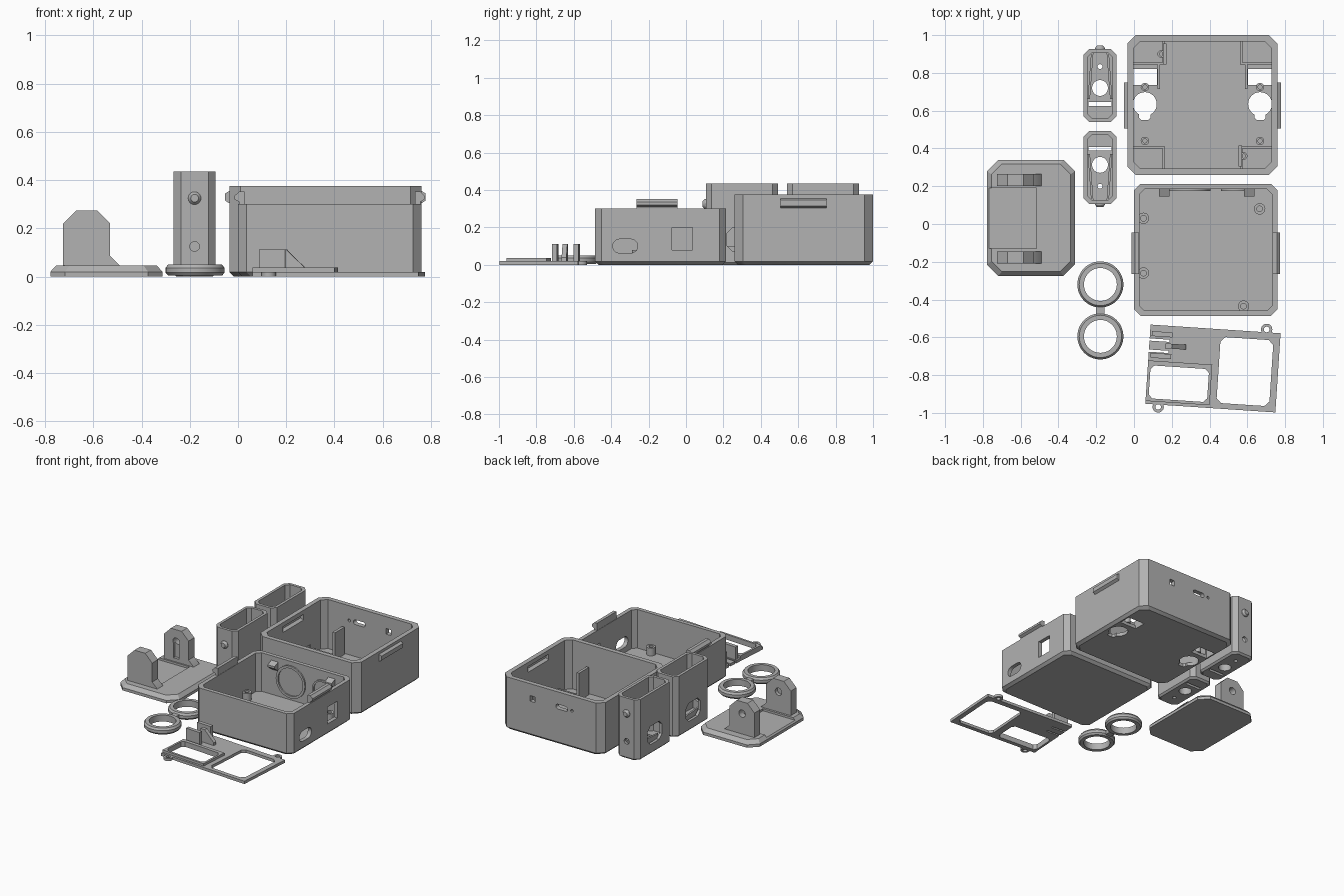
import bpy, bmesh
from math import sin, cos, pi, radians
from mathutils import Matrix

if "Cube" in bpy.data.objects:
    bpy.data.objects.remove(bpy.data.objects["Cube"], do_unlink=True)

grey = bpy.data.materials.new("plain_grey")
grey.use_nodes = True
GREY = (0.445, 0.445, 0.445, 1)
grey.diffuse_color = GREY
grey.node_tree.nodes["Principled BSDF"].inputs["Base Color"].default_value = GREY
parts = []


def rect(x0, x1, y0, y1, c=0):
    """Rectangle outline, with corners cut by c."""
    if not c:
        return [(x0, y0), (x1, y0), (x1, y1), (x0, y1)]
    return [(x0 + c, y0), (x1 - c, y0), (x1, y0 + c), (x1, y1 - c),
            (x1 - c, y1), (x0 + c, y1), (x0, y1 - c), (x0, y0 + c)]


def circle(x, y, r, n=32):
    return [(x + r * cos(2 * pi * i / n), y + r * sin(2 * pi * i / n)) for i in range(n)]


def capsule(x, y, half, r):
    """Rounded slot lying along the first axis."""
    arc = [pi * i / 10 - pi / 2 for i in range(11)]
    return ([(x + half + r * cos(a), y + r * sin(a)) for a in arc]
            + [(x - half - r * cos(a), y - r * sin(a)) for a in arc])


def loft(name, sections, axis="Z"):
    """Closed solid through (outline, position) sections along an axis."""
    place = {"X": lambda u, v, w: (w, u, v), "Y": lambda u, v, w: (u, w, v),
             "Z": lambda u, v, w: (u, v, w)}[axis]
    bm = bmesh.new()
    rings = [[bm.verts.new(place(u, v, w)) for u, v in pts] for pts, w in sections]
    n = len(rings[0])
    for a, b in zip(rings, rings[1:]):
        for i in range(n):
            bm.faces.new((a[i], a[(i + 1) % n], b[(i + 1) % n], b[i]))
    bm.faces.new(rings[0])
    bm.faces.new(rings[-1])
    bmesh.ops.recalc_face_normals(bm, faces=bm.faces)
    mesh = bpy.data.meshes.new(name)
    bm.to_mesh(mesh)
    bm.free()
    mesh.materials.append(grey)
    ob = bpy.data.objects.new(name, mesh)
    bpy.context.collection.objects.link(ob)
    parts.append(ob)
    return ob


def prism(name, pts, lo, hi, axis="Z"):
    return loft(name, [(pts, lo), (pts, hi)], axis)


def cut(ob, *cutters):
    """Subtract solids, given as (outline, low, high, axis), and bake the result."""
    tools = [prism("cutter", *c) for c in cutters]
    for tool in tools:
        tool.hide_render = True
        mod = ob.modifiers.new("cut", "BOOLEAN")
        mod.operation, mod.solver, mod.object = "DIFFERENCE", "EXACT", tool
    bpy.context.view_layer.update()
    baked = bpy.data.meshes.new_from_object(ob.evaluated_get(bpy.context.evaluated_depsgraph_get()))
    ob.modifiers.clear()
    ob.data = baked
    for tool in tools:
        parts.remove(tool)
        bpy.data.objects.remove(tool, do_unlink=True)
    return ob


def shell(name, x0, x1, y0, y1, h, c, t, floor, e=0.018):
    """Open tub with cut corners and a chamfered foot."""
    full = rect(x0, x1, y0, y1, c)
    ob = loft(name, [(rect(x0 + e, x1 - e, y0 + e, y1 - e, c), 0), (full, e), (full, h)])
    return cut(ob, (rect(x0 + t, x1 - t, y0 + t, y1 - t, c * 0.8), floor, h + 0.1, "Z"))


def post(name, x, y, r, lo, hi):
    return cut(prism(name, circle(x, y, r, 20), lo, hi), (circle(x, y, r * 0.5, 20), lo + 0.01, hi + 0.1, "Z"))


# Large housing with keyholes, floor windows and cable ports
X0, X1, MID = -0.035, 0.76, 0.3625
big = shell("large_housing", X0, X1, 0.26, 1.0, 0.375, 0.045, 0.033, 0.025)
holes = [(rect(0.49, 0.53, 0.25, 0.29), 0.9, 1.1, "Y"),
         (capsule(0.28, 0.27, 0.03, 0.017), 0.9, 1.1, "Y"),
         (circle(0.2, 0.27, 0.01, 12), 0.9, 1.1, "Y")]
for s in (-1, 1):
    kx, wx = MID + s * 0.305, MID + s * 0.305
    wall = MID + s * 0.3645
    lock = [(wall - s * 0.01, 0.3), (wall - s * 0.01, 0.35), (wall + s * 0.022, 0.335), (wall + s * 0.022, 0.315)]
    holes += [(rect(wx - 0.065, wx + 0.065, 0.735, 0.82), -0.1, 0.1, "Z"),
              (circle(kx, 0.635, 0.063), -0.1, 0.1, "Z"),
              (rect(kx - 0.03, kx + 0.03, 0.55, 0.62, 0.012), -0.1, 0.1, "Z"),
              (lock, 0.51, 0.74, "Y")]
cut(big, *holes)
for s in (-1, 1):
    w = MID + s * 0.3975
    prism("housing_side_ridge", [(w - s * 0.005, 0.3), (w + s * 0.018, 0.315), (w + s * 0.018, 0.345),
                                 (w - s * 0.005, 0.358)], 0.505, 0.75, "Y")
    for y in (0.44, 0.725):
        post("housing_screw_post", MID + s * 0.305, y, 0.022, 0.02, 0.06)
    # low ribs framing the floor corners
    for y0, y1, jog in ((0.845, 0.97, 0.85), (0.29, 0.41, 0.405)):
        x = MID + s * 0.205
        prism("floor_rib", rect(x - 0.006, x + 0.006, y0, y1), 0.02, 0.06)
        lo, hi = sorted((x, MID + s * 0.365))
        prism("floor_cross_rib", rect(lo, hi, jog - 0.006, jog + 0.006), 0.02, 0.06)
    x = MID + s * 0.232
    prism("window_rib", rect(x - 0.006, x + 0.006, 0.715, 0.845), 0.02, 0.06)
# Tall guides and corner posts, placed point-symmetrically
for s in (-1, 1):
    x, y = MID + s * 0.2, 0.63 + s * -0.27
    post("guide_screw_post", MID + s * 0.218, y, 0.02, 0.02, 0.09)
    prism("tall_guide", rect(x - 0.01, x + 0.01, y - 0.055, y + 0.055), 0.02, 0.22)

# Small housing with side ports and snap tabs
small = shell("small_housing", 0.0, 0.76, -0.487, 0.213, 0.3, 0.035, 0.028, 0.025)
cut(small, (capsule(-0.325, 0.1, 0.03, 0.037), 0.7, 0.8, "X"),
    (rect(-0.075, 0.035, 0.08, 0.2), 0.7, 0.8, "X"))
for s in (-1, 1):
    w = 0.38 + s * 0.38
    prism("snap_tab", [(w - s * 0.026, 0.24), (w - s * 0.004, 0.298), (w - s * 0.004, 0.31), (w + s * 0.014, 0.32),
                       (w + s * 0.014, 0.335), (w - s * 0.004, 0.352), (w - s * 0.026, 0.352)], -0.265, -0.045, "Y")
for x, y in ((0.05, 0.03), (0.05, -0.26), (0.665, 0.08), (0.58, -0.435)):
    post("small_housing_post", x, y, 0.03, 0.02, 0.08)
for x in (0.16, 0.61):
    prism("lid_catch", [(0.19, 0.2), (0.19, 0.27), (0.145, 0.25), (0.145, 0.235)], x - 0.027, x + 0.027, "X")
# Round frames on the inside of the rear wall
for x, r in ((0.29, 0.115), (0.54, 0.08)):
    cut(prism("round_wall_frame", circle(x, 0.155, r), 0.175, 0.19, "Y"),
        (circle(x, 0.155, r * 0.85), 0.1, 0.3, "Y"))

# Two facing bracket tubs; d points to the outer end
for y, d in ((0.733, 1), (0.3, -1)):
    out = y + d * 0.193
    tub = shell("bracket_tub", -0.267, -0.093, y - 0.193, y + 0.193, 0.435, 0.03, 0.02, 0.05, 0.012)
    lo, hi = sorted((out - d * 0.05, out + d * 0.05))
    cut(tub, (circle(-0.18, y - d * 0.013, 0.042), -0.1, 0.1, "Z"),
        (circle(-0.18, y + d * 0.1, 0.013, 16), -0.1, 0.1, "Z"),
        (rect(-0.24, -0.12, y - d * 0.098 - 0.01, y - d * 0.098 + 0.01), -0.1, 0.1, "Z"),
        (rect(y - 0.08, y + 0.08, 0.07, 0.2, 0.03), -0.3, 0.0, "X"),
        (circle(-0.18, 0.125, 0.02, 20), lo, hi, "Y"))
    loft("bracket_pin", [(circle(-0.18, 0.325, 0.028), out - d * 0.015),
                         (circle(-0.18, 0.325, 0.026), out + d * 0.006),
                         (circle(-0.18, 0.325, 0.016), out + d * 0.018)], "Y")
    # inner ribs narrowing to the small hole
    for s in (-1, 1):
        a = -0.18 + s * 0.035
        pts = [(a, y + d * 0.175), (a + s * 0.012, y + d * 0.175),
               (a + s * 0.03, y - d * 0.07), (a + s * 0.018, y - d * 0.07)]
        prism("bracket_rib", pts, 0.04, 0.1)

# Cradle base with two uprights
base = loft("cradle_base", [(rect(-0.778, -0.313, -0.275, 0.34, 0.06), 0),
                            (rect(-0.778, -0.313, -0.275, 0.34, 0.06), 0.02),
                            (rect(-0.755, -0.336, -0.252, 0.317, 0.055), 0.045)])
cut(base, (rect(-0.8, -0.515, -0.13, 0.19), 0.03, 0.1, "Z"))
upright = [(-0.725, 0.02), (-0.48, 0.02), (-0.49, 0.045), (-0.53, 0.085), (-0.53, 0.22), (-0.585, 0.275),
           (-0.67, 0.275), (-0.725, 0.22)]
rear = prism("rear_upright", upright, 0.2, 0.265, "Y")
cut(rear, (circle(-0.628, 0.19, 0.026, 20), 0.1, 0.4, "Y"),
    (rect(-0.65, -0.606, 0.07, 0.19), 0.1, 0.22, "Y"))
front = prism("front_upright", upright, -0.21, -0.145, "Y")
cut(front, (circle(-0.628, 0.19, 0.026, 20), -0.17, 0, "Y"))

# Linked pair of rounded rings
for y in (-0.32, -0.595):
    profile = ((0.112, 0.004), (0.122, 0.016), (0.122, 0.036), (0.112, 0.05))
    ring = loft("ring", [(circle(-0.178, y, r, 48), z) for r, z in profile])
    cut(ring, (circle(-0.178, y, 0.087, 48), -0.1, 0.1, "Z"))
prism("ring_link", rect(-0.2, -0.156, -0.487, -0.43), 0.01, 0.04)

# Flat frame plate, built square and then turned into place
mark = len(parts)
plate = prism("frame_plate", rect(-0.345, 0.345, -0.21, 0.21), 0, 0.02)
cut(plate, (rect(0.03, 0.31, -0.18, 0.17, 0.025), -0.1, 0.1, "Z"),
    (rect(-0.33, -0.02, -0.18, -0.005, 0.02), -0.1, 0.1, "Z"),
    (rect(-0.4, -0.24, 0.066, 0.078), -0.1, 0.1, "Z"),
    (rect(-0.4, -0.24, 0.125, 0.137), -0.1, 0.1, "Z"))
rim = prism("raised_frame", rect(-0.345, -0.005, -0.195, 0.02), 0.01, 0.037)
cut(rim, (rect(-0.33, -0.02, -0.18, -0.005, 0.02), -0.1, 0.1, "Z"))
for x, y in ((0.27, 0.225), (-0.276, -0.222)):
    cut(prism("screw_ear", circle(x, y, 0.03, 24), 0, 0.019), (circle(x, y, 0.015, 24), -0.1, 0.1, "Z"))
for y in (0.048, 0.163):
    prism("plate_fin", rect(-0.335, -0.225, 0.01, 0.112), y - 0.013, y + 0.013, "Y")
prism("plate_wedge", [(-0.26, 0.01), (-0.15, 0.01), (-0.15, 0.04), (-0.225, 0.112), (-0.26, 0.112)],
      0.09, 0.116, "Y")
turn = Matrix.Translation((0.418, -0.765, 0)) @ Matrix.Rotation(radians(-3.8), 4, "Z")
for ob in parts[mark:]:
    ob.data.transform(turn)

# Smooth round surfaces, keep hard edges
bpy.ops.object.select_all(action="DESELECT")
for ob in parts:
    ob.select_set(True)
bpy.context.view_layer.objects.active = parts[0]
bpy.ops.object.shade_smooth_by_angle(angle=radians(30))
